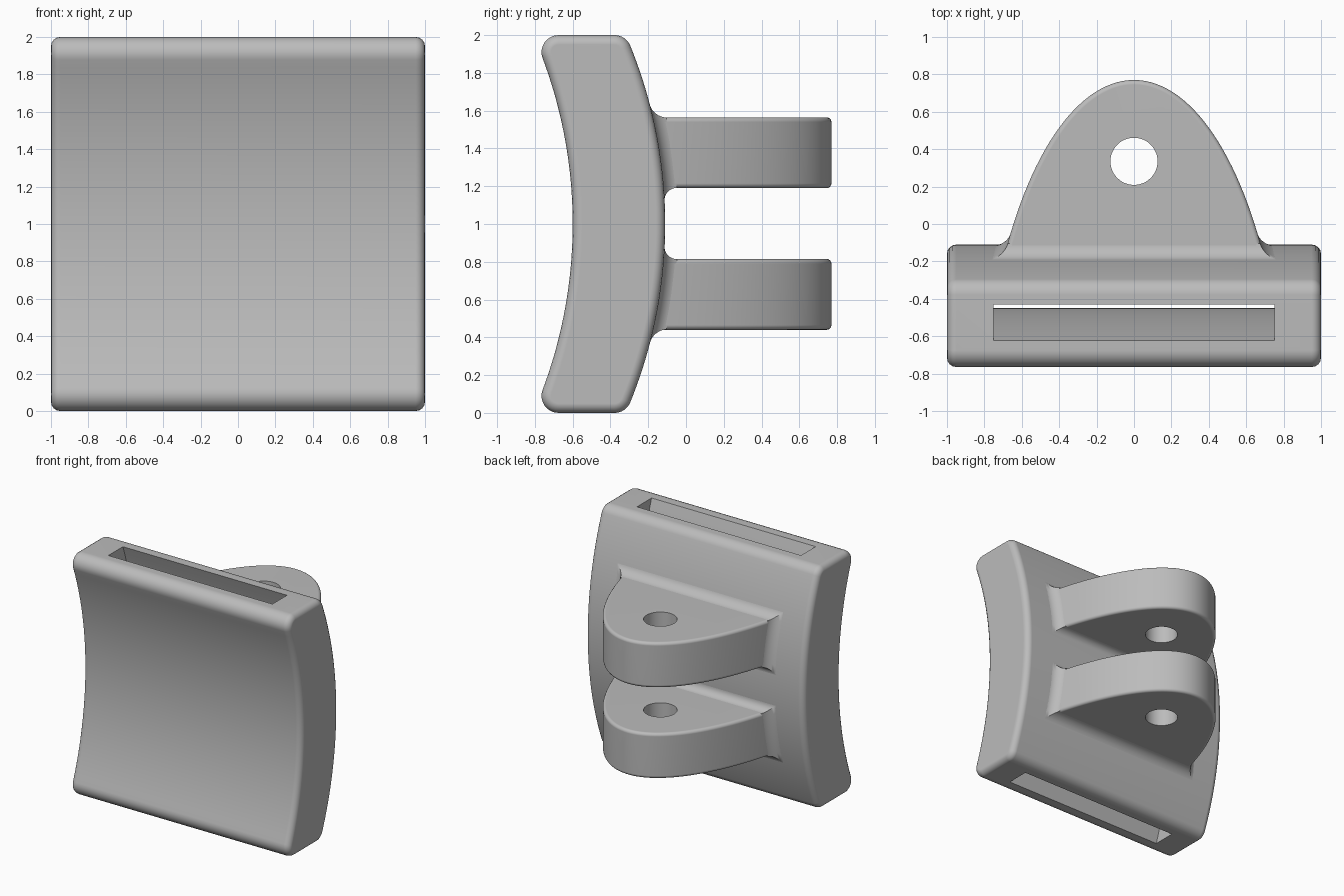
import bpy, bmesh
from math import sin, cos, acos, atan2, sqrt, pi, radians
from mathutils import Vector

cube = bpy.data.objects.get("Cube")
if cube:
    bpy.data.objects.remove(cube, do_unlink=True)

grey = bpy.data.materials.new("plain grey")
grey.use_nodes = True
GREY = (0.5, 0.5, 0.5, 1)
grey.diffuse_color = GREY
grey.node_tree.nodes["Principled BSDF"].inputs["Base Color"].default_value = GREY

R = 2.5                      # radius of both plate faces
FRONT, BACK = -0.60, -0.11   # face positions at mid height


def add_object(name, bm):
    bmesh.ops.recalc_face_normals(bm, faces=bm.faces)
    mesh = bpy.data.meshes.new(name)
    bm.to_mesh(mesh)
    bm.free()
    mesh.materials.append(grey)
    ob = bpy.data.objects.new(name, mesh)
    bpy.context.collection.objects.link(ob)
    return ob


def extrude(name, points, vector):
    bm = bmesh.new()
    face = bm.faces.new([bm.verts.new(p) for p in points])
    top = bmesh.ops.extrude_face_region(bm, geom=[face], use_keep_orig=True)
    verts = [g for g in top["geom"] if isinstance(g, bmesh.types.BMVert)]
    bmesh.ops.translate(bm, verts=verts, vec=Vector(vector))
    return add_object(name, bm)


def activate(ob):
    bpy.ops.object.select_all(action='DESELECT')
    ob.select_set(True)
    bpy.context.view_layer.objects.active = ob


def smooth(ob):
    activate(ob)
    bpy.ops.object.shade_smooth_by_angle(angle=radians(35))
    mod = ob.modifiers.new("face normals", 'WEIGHTED_NORMAL')
    mod.keep_sharp = True


def round_and_cut(ob, width, cutter):
    """Round the rims, then cut a crisp opening."""
    activate(ob)
    bevel = ob.modifiers.new("rim", 'BEVEL')
    bevel.width, bevel.segments = width, 4
    bevel.limit_method, bevel.angle_limit = 'ANGLE', radians(45)
    bevel.use_clamp_overlap = False
    bpy.ops.object.modifier_apply(modifier="rim")
    cut = ob.modifiers.new("opening", 'BOOLEAN')
    cut.operation, cut.solver, cut.object = 'DIFFERENCE', 'EXACT', cutter
    bpy.ops.object.modifier_apply(modifier="opening")
    bpy.data.objects.remove(cutter, do_unlink=True)
    smooth(ob)


def arc(cy, cz, r, a0, a1, n):
    return [(cy + r * cos(a0 + (a1 - a0) * i / n),
             cz + r * sin(a0 + (a1 - a0) * i / n)) for i in range(n + 1)]


# Curved plate: lower half of the side profile, mirrored about mid height
r = 0.09
fc, bc = FRONT - R, BACK - R
fy = fc + sqrt((R + r) ** 2 - (1 - r) ** 2)
by = bc + sqrt((R - r) ** 2 - (1 - r) ** 2)
fa = atan2(r - 1, fy - fc)
ba = atan2(r - 1, by - bc)
half = arc(fc, 1, R, 0, fa, 20)
half += arc(fy, r, r, fa + pi, 1.5 * pi, 8)[1:]
half += arc(by, r, r, -pi / 2, ba, 8)
half += arc(bc, 1, R, ba, 0, 20)[1:]
profile = half + [(y, 2 - z) for y, z in half[-2:0:-1]]
plate = extrude("curved_plate", [(-1, y, z) for y, z in profile], (2, 0, 0))

# Curved strap slot running through the plate from top to bottom
slot_r, reach = 3.0, 0.36
slot = arc(-0.45 - slot_r, 1, slot_r, -reach, reach, 32)
slot += arc(-0.26 - slot_r, 1, slot_r, reach, -reach, 32)
cutter = extrude("slot_cutter", [(-0.75, y, z) for y, z in slot], (1.5, 0, 0))
round_and_cut(plate, 0.05, cutter)

# Lugs: elliptical outline with a round pin hole
CY, A, B, ROOT = -1.2, 0.813, 1.97, -0.19
LUG_H = 0.375


def half_width(y):
    return A * sqrt(1 - ((y - CY) / B) ** 2)


def back_face(z):
    return bc + sqrt(R * R - (z - 1) ** 2)


def make_lug(name, z0):
    t = acos((ROOT - CY) / B)
    steps = [t * (2 * i / 56 - 1) for i in range(57)]
    pts = [(A * sin(s), CY + B * cos(s), z0) for s in steps]
    lug = extrude(name, pts, (0, 0, LUG_H))
    hole = [(x, y, z0 - 0.1) for x, y in arc(0, 0.335, 0.126, 0, 2 * pi, 48)[:-1]]
    round_and_cut(lug, 0.025, extrude("hole_cutter", hole, (0, 0, LUG_H + 0.2)))


def make_fillet(name, z0):
    """Concave skirt blending the lug root into the plate."""
    size, n, m = 0.07, 8, 8
    bm = bmesh.new()
    rings = []
    for i in range(n + 1):
        a = pi / 2 * i / n
        out, lift = size * (1 - cos(a)) - 0.001, size * (1 - sin(a)) - 0.001
        side = []
        for j in range(m + 1):
            z = z0 - out + (LUG_H + 2 * out) * j / m
            y = back_face(z) + lift
            side.append((half_width(y) + out, y, z))
        loop = side + [(-x, y, z) for x, y, z in reversed(side)]
        rings.append([bm.verts.new(p) for p in loop])
    for low, high in zip(rings, rings[1:]):
        for k in range(len(low)):
            q = (k + 1) % len(low)
            bm.faces.new((low[k], high[k], high[q], low[q]))
    ob = add_object(name, bm)
    # Open skirt: make sure it faces away from the plate
    if sum(p.normal.y * p.area for p in ob.data.polygons) < 0:
        ob.data.flip_normals()
    smooth(ob)


for label, z in (("lower", 0.44), ("upper", 1.19)):
    make_lug(label + "_lug", z)
    make_fillet(label + "_lug_fillet", z)
